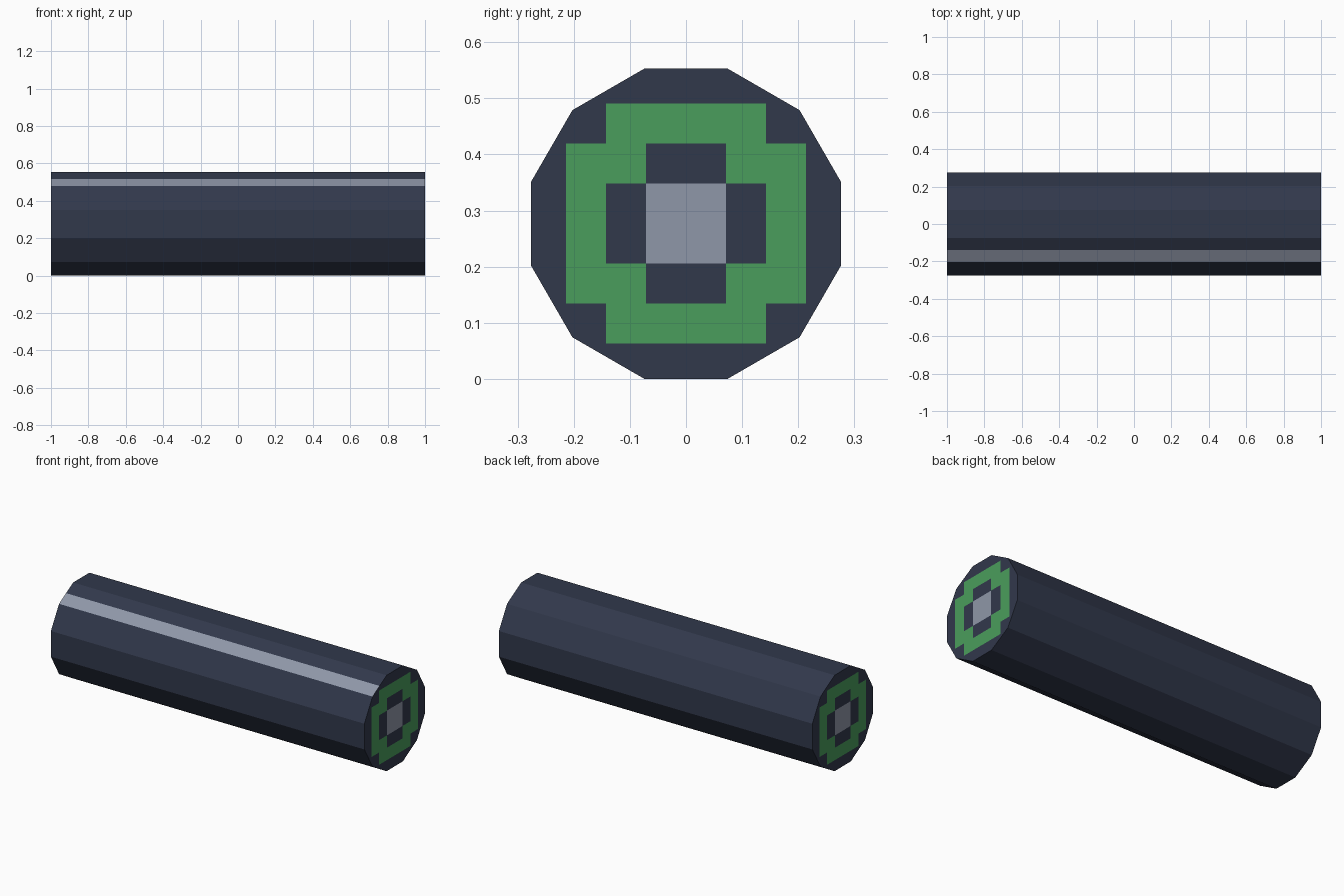
import bpy, bmesh, math
from mathutils import Vector, Matrix

if "Cube" in bpy.data.objects:
    bpy.data.objects.remove(bpy.data.objects["Cube"])

SIDES, LENGTH, APOTHEM = 12, 2.0, 0.2765
RADIUS = APOTHEM / math.cos(math.pi / SIDES)
CELL = 0.0713                      # grid size of the painted end pattern


def srgb(*rgb):
    lin = [(c / 255 / 12.92) if c <= 10 else ((c / 255 + 0.055) / 1.055) ** 2.4 for c in rgb]
    return (*lin, 1.0)


def material(name, *rgb):
    mat = bpy.data.materials.new(name)
    mat.diffuse_color = srgb(*rgb)
    mat.use_nodes = True
    mat.node_tree.nodes["Principled BSDF"].inputs["Base Color"].default_value = mat.diffuse_color
    return mat


def cut(bm, faces, point, normal):
    """Slice the given faces along a plane."""
    geom = list(faces)
    geom += list({e for f in faces for e in f.edges}) + list({v for f in faces for v in f.verts})
    bmesh.ops.bisect_plane(bm, geom=geom, dist=1e-5, plane_co=point, plane_no=normal)


def end_colour(y, z):
    """Concentric stepped rings: light core, dark cross, green ring, dark rim."""
    a, b = sorted((abs(y) / CELL, abs(z) / CELL))
    if b < 1:
        return 1
    if a < 1 and b < 2:
        return 0
    if a < 2 and b < 3:
        return 2
    return 0


# Twelve-sided bar lying along x, with a flat side on the ground
bm = bmesh.new()
turn = Matrix.Rotation(math.pi / 2, 4, 'Y') @ Matrix.Rotation(math.pi / SIDES, 4, 'Z')
bmesh.ops.create_cone(bm, cap_ends=True, segments=SIDES, radius1=RADIUS, radius2=RADIUS,
                      depth=LENGTH, matrix=turn)
bm.normal_update()

# Light stripe on the lower half of the upper front facet
stripe_dir = Vector((0, -math.sin(math.radians(30)), math.cos(math.radians(30))))
along = Vector((0, -stripe_dir.z, stripe_dir.y))
facet = [f for f in bm.faces if f.normal.dot(stripe_dir) > 0.99]
cut(bm, facet, stripe_dir * APOTHEM, along)

# Grid cuts on both end caps
for axis in (Vector((0, 1, 0)), Vector((0, 0, 1))):
    for k in (-3, -2, -1, 1, 2, 3):
        bm.normal_update()
        caps = [f for f in bm.faces if abs(f.normal.x) > 0.9]
        cut(bm, caps, axis * (k * CELL), axis)

# Colour faces by direction and position
bm.normal_update()
for f in bm.faces:
    c = f.calc_center_median()
    if abs(f.normal.x) > 0.9:
        c = f.calc_center_bounds()
        f.material_index = end_colour(c.y, c.z)
    elif f.normal.dot(stripe_dir) > 0.99:
        mid = sum((v.co.dot(along) for v in f.verts)) / len(f.verts)
        f.material_index = 1 if mid > 0 else 0

bmesh.ops.translate(bm, verts=bm.verts, vec=(0, 0, APOTHEM))
mesh = bpy.data.meshes.new("bar")
bm.to_mesh(mesh)
bm.free()
for mat in (material("dark slate", 49, 56, 75),
            material("light grey", 143, 151, 168),
            material("green", 74, 157, 92)):
    mesh.materials.append(mat)
bar = bpy.data.objects.new("bar", mesh)
bpy.context.collection.objects.link(bar)
